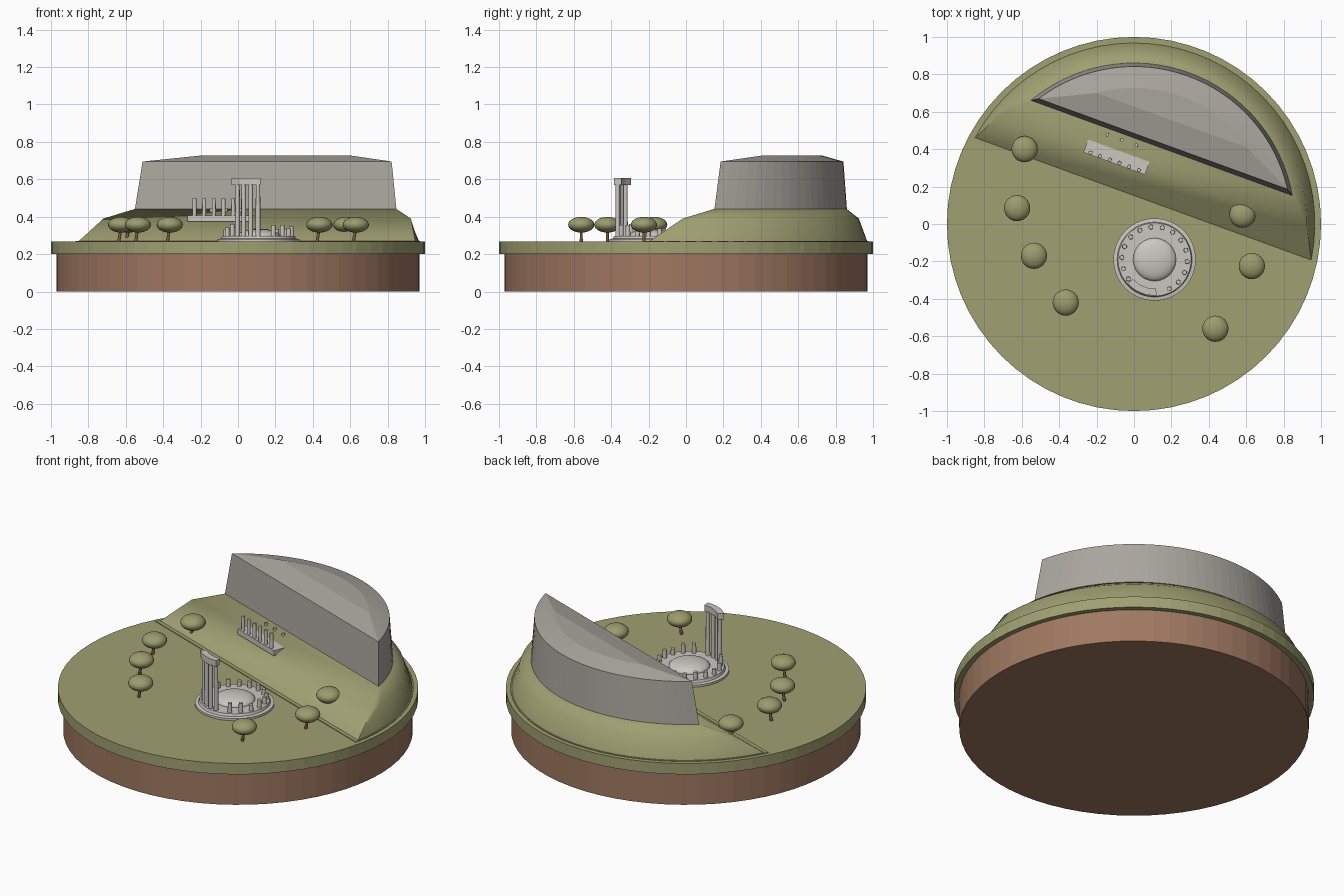
import bpy, bmesh, math, random
from mathutils import Matrix, Vector

random.seed(4)
cube = bpy.data.objects.get("Cube")
if cube:
    bpy.data.objects.remove(cube)


def material(name, rgb):
    m = bpy.data.materials.new(name)
    m.use_nodes = True
    m.diffuse_color = (*rgb, 1)
    m.node_tree.nodes["Principled BSDF"].inputs["Base Color"].default_value = (*rgb, 1)
    return m


EARTH = material("earth brown", (0.35, 0.19, 0.12))
GRASS = material("grass green", (0.35, 0.35, 0.17))
LEAF = material("leaf green", (0.33, 0.33, 0.155))
ROCK = material("cliff grey", (0.40, 0.38, 0.34))
MARBLE = material("pale marble", (0.60, 0.57, 0.53))
BARK = material("bark brown", (0.24, 0.10, 0.05))

GROUND = 0.267
TURN = Matrix.Rotation(math.radians(-20), 4, "Z")   # the hill faces a little to one side


def finish(name, bm, mat, smooth=None):
    bmesh.ops.recalc_face_normals(bm, faces=bm.faces)
    mesh = bpy.data.meshes.new(name)
    bm.to_mesh(mesh)
    bm.free()
    mesh.materials.append(mat)
    obj = bpy.data.objects.new(name, mesh)
    bpy.context.collection.objects.link(obj)
    if smooth:
        bpy.ops.object.select_all(action="DESELECT")
        bpy.context.view_layer.objects.active = obj
        obj.select_set(True)
        bpy.ops.object.shade_smooth_by_angle(angle=math.radians(smooth))
    return obj


def loft(bm, rings):
    """Join rings of points with quads and cap both ends."""
    loops = [[bm.verts.new(p) for p in ring] for ring in rings]
    n = len(loops[0])
    for a, b in zip(loops, loops[1:]):
        for i in range(n):
            j = (i + 1) % n
            bm.faces.new((a[i], a[j], b[j], b[i]))
    bm.faces.new(loops[0])
    bm.faces.new(loops[-1])


def half_disc(z, radius, chord, n=32):
    """Circle segment lying behind a straight front chord."""
    start = math.asin(chord / radius)
    step = (math.pi - 2 * start) / n
    return [TURN @ Vector((radius * math.cos(start + i * step),
                           radius * math.sin(start + i * step), z)) for i in range(n + 1)]


def disc(z, radius, centre=(0, 0), n=64):
    return [(centre[0] + radius * math.cos(math.tau * i / n),
             centre[1] + radius * math.sin(math.tau * i / n), z) for i in range(n)]


def solid(name, rings, mat, smooth=None):
    bm = bmesh.new()
    loft(bm, rings)
    return finish(name, bm, mat, smooth)


def ellipsoid(name, centre, scale, mat):
    bm = bmesh.new()
    bmesh.ops.create_uvsphere(bm, u_segments=24, v_segments=14, radius=1,
                              matrix=Matrix.Translation(centre) @ Matrix.Diagonal((*scale, 1)))
    return finish(name, bm, mat, 60)


def column(bm, x, y, low, high, radius=0.013):
    loft(bm, [disc(low, radius, (x, y), 12), disc(high, radius * 0.9, (x, y), 12)])


# Island
solid("earth_base", [disc(0, 0.97), disc(0.2, 0.97)], EARTH)
solid("grass_plate", [disc(0.2, 1), disc(GROUND, 1)], GRASS)

# Hill and cliff
solid("hill_skirt", [half_disc(0.262, 0.975, 0.12), half_disc(0.271, 0.975, 0.12)], GRASS)
solid("hill", [half_disc(0.265, 0.97, 0.135), half_disc(0.39, 0.925, 0.3),
               half_disc(0.441, 0.86, 0.43)], GRASS, 60)
solid("cliff", [half_disc(0.435, 0.861, 0.432), half_disc(0.695, 0.842, 0.455),
                half_disc(0.727, 0.728, 0.59)], ROCK)

# Round temple floor and dome
CX, CY, RING = 0.11, -0.19, 0.175
FLOOR = 0.298
solid("temple_steps", [disc(0.26, 0.22, (CX, CY)), disc(0.28, 0.22, (CX, CY)),
                       disc(0.283, 0.2, (CX, CY)), disc(FLOOR, 0.195, (CX, CY))], MARBLE, 40)
ellipsoid("temple_dome", (CX, CY, FLOOR), (0.115, 0.115, 0.036), MARBLE)


def on_ring(degrees, radius=RING):
    a = math.radians(degrees)
    return CX + radius * math.cos(a), CY + radius * math.sin(a)


# Broken columns around the ring, leaving the tall group's place free
bm = bmesh.new()
for k in range(18):
    angle = (96.5 + 20 * k) % 360
    if not 225 < angle < 280:
        column(bm, *on_ring(angle), FLOOR - 0.005, FLOOR + random.uniform(0.03, 0.065))
finish("broken_columns", bm, MARBLE, 40)

# Tall columns with a curved lintel
bm = bmesh.new()
TALL = (230, 243, 256, 269)
for angle in TALL:
    column(bm, *on_ring(angle), FLOOR - 0.005, 0.575)
finish("tall_columns", bm, MARBLE, 40)
bm = bmesh.new()
for a, b in ((222, 239), (239, 256), (256, 273)):
    plan = [on_ring(a, 0.156), on_ring(b, 0.156), on_ring(b, 0.194), on_ring(a, 0.194)]
    loft(bm, [[(x, y, z) for x, y in plan] for z in (0.57, 0.608)])
finish("lintel", bm, MARBLE)

# Terrace on the slope, with a front row of columns and stumps behind
bm = bmesh.new()
bmesh.ops.create_cube(bm, size=1, matrix=TURN @ Matrix.Translation((-0.21, 0.305, 0.39))
                      @ Matrix.Diagonal((0.35, 0.075, 0.032, 1)))
finish("terrace", bm, MARBLE)
bm = bmesh.new()
for i in range(6):
    p = TURN @ Vector((-0.349 + 0.055 * i, 0.279, 0))
    column(bm, p.x, p.y, 0.4, 0.497, 0.011)
finish("terrace_columns", bm, MARBLE, 40)
bm = bmesh.new()
for i in range(3):
    p = TURN @ Vector((-0.297 + 0.0825 * i, 0.4, 0))
    column(bm, p.x, p.y, 0.4, 0.444, 0.01)
finish("terrace_stumps", bm, MARBLE, 40)

# Trees
TREES = [(-0.585, 0.4), (-0.625, 0.085), (-0.535, -0.17), (-0.365, -0.42),
         (0.58, 0.05), (0.63, -0.225), (0.435, -0.56)]
for i, (x, y) in enumerate(TREES, 1):
    solid(f"tree_trunk_{i}", [disc(0.26, 0.009, (x - 0.014, y), 10),
                              disc(0.34, 0.007, (x, y), 10)], BARK, 40)
    ellipsoid(f"tree_crown_{i}", (x, y, 0.357), (0.07, 0.07, 0.042), LEAF)
